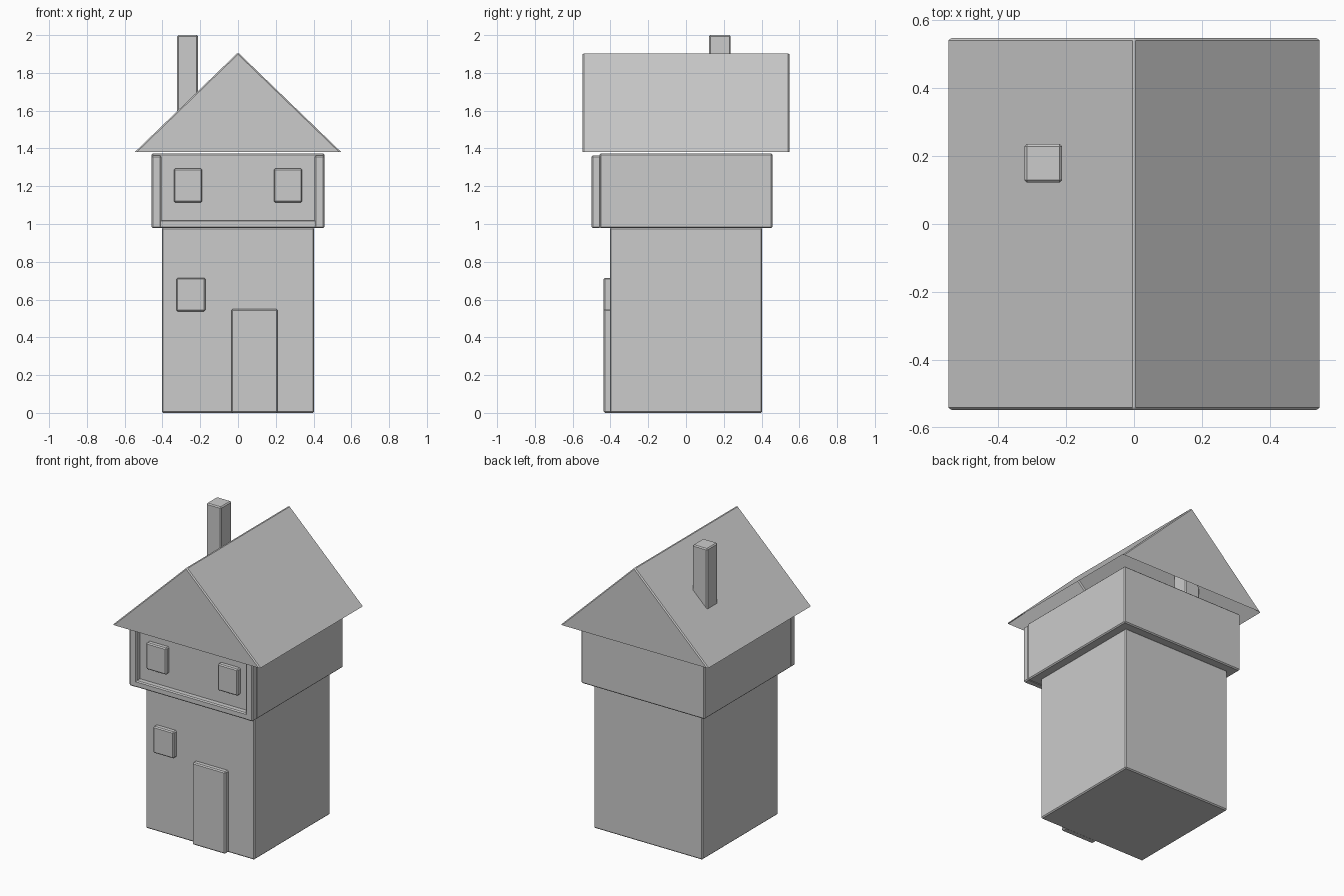
import bpy, bmesh

if "Cube" in bpy.data.objects:
    bpy.data.objects.remove(bpy.data.objects["Cube"])

BEVEL = 0.007


def finish(name, bm):
    """Turn a bmesh into an object with small chamfered edges."""
    mesh = bpy.data.meshes.new(name)
    bm.to_mesh(mesh)
    bm.free()
    obj = bpy.data.objects.new(name, mesh)
    bpy.context.collection.objects.link(obj)
    mod = obj.modifiers.new("Bevel", "BEVEL")
    mod.width = BEVEL
    mod.segments = 1
    mod.limit_method = 'ANGLE'
    return obj


def box(name, x, y, z):
    """Box from (min, max) ranges on each axis."""
    bm = bmesh.new()
    bmesh.ops.create_cube(bm, size=1)
    for v in bm.verts:
        v.co = [r[0] if c < 0 else r[1] for c, r in zip(v.co, (x, y, z))]
    return finish(name, bm)


# Main storeys
box("lower_storey", (-0.403, 0.403), (-0.403, 0.403), (0, 0.98))
box("upper_storey", (-0.458, 0.458), (-0.458, 0.458), (0.978, 1.373))

# Raised U-shaped trim on the upper front
for side, s in (("left", -1), ("right", 1)):
    box(f"trim_post_{side}", sorted((s * 0.405, s * 0.458)), (-0.5, -0.452), (0.978, 1.363))
box("trim_sill", (-0.458, 0.458), (-0.498, -0.452), (0.978, 1.022))

# Windows and door
for side, s in (("left", -1), ("right", 1)):
    box(f"upper_window_{side}", sorted((s * 0.19, s * 0.34)), (-0.49, -0.445), (1.115, 1.293))
box("lower_window", (-0.326, -0.173), (-0.436, -0.39), (0.537, 0.715))
box("door", (-0.035, 0.21), (-0.436, -0.39), (0, 0.55))

# Gable roof, a shell open underneath
bm = bmesh.new()
profile = [(-0.547, 1.38), (0.547, 1.38), (0, 1.908)]
front = [bm.verts.new((x, -0.548, z)) for x, z in profile]
back = [bm.verts.new((x, 0.548, z)) for x, z in profile]
bm.faces.new(front)
bm.faces.new(back[::-1])
bm.faces.new((front[1], back[1], back[2], front[2]))
bm.faces.new((front[2], back[2], back[0], front[0]))
finish("roof", bm)

# Chimney, running down inside the roof
box("chimney", (-0.322, -0.212), (0.122, 0.236), (1.38, 2.0))
